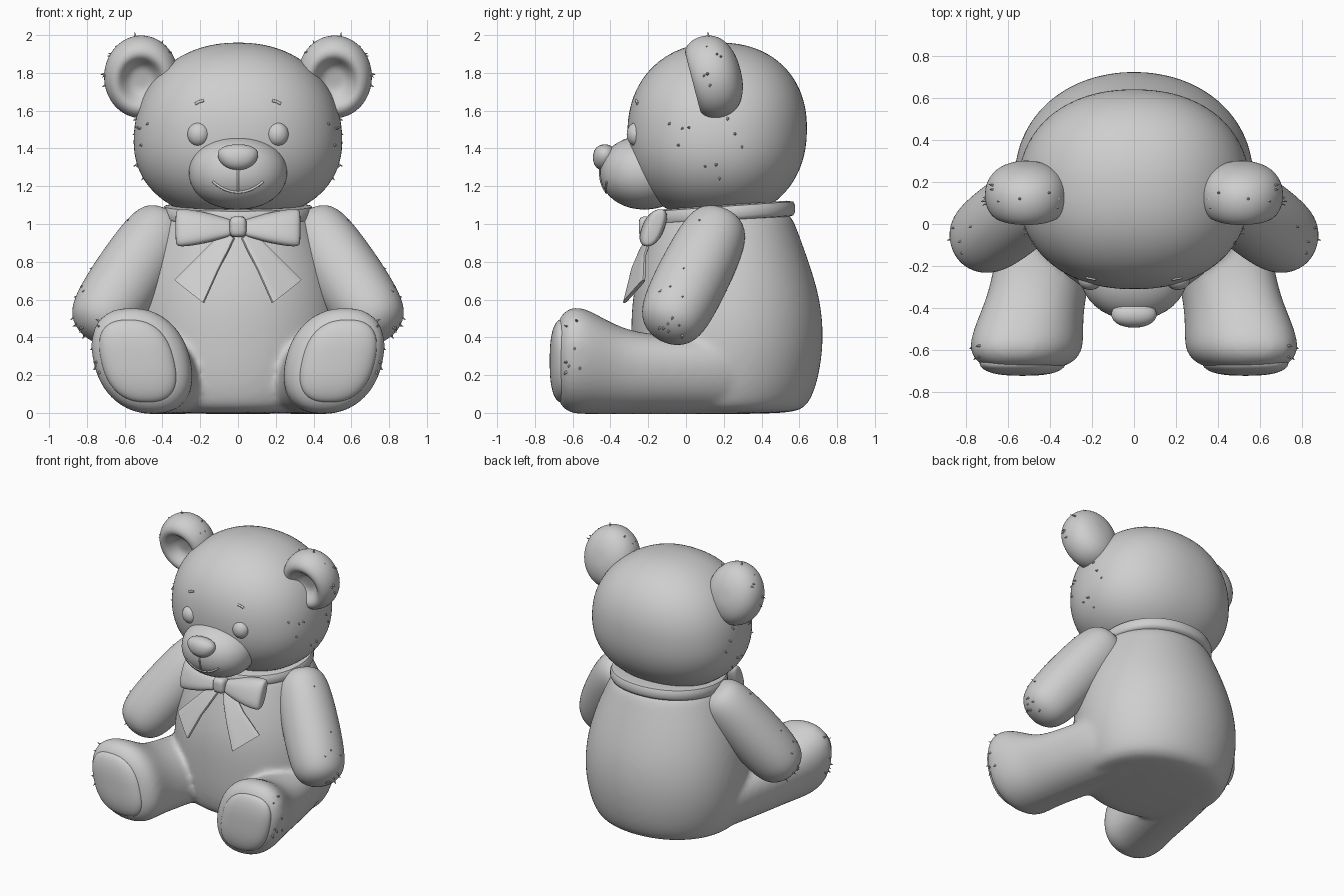
import bpy, bmesh, math, random
from mathutils import Vector
from mathutils.bvhtree import BVHTree

if "Cube" in bpy.data.objects:
    bpy.data.objects.remove(bpy.data.objects["Cube"])

GREY = (0.62, 0.62, 0.62, 1)
mat = bpy.data.materials.new("plush_grey")
mat.use_nodes = True
mat.diffuse_color = GREY
mat.node_tree.nodes["Principled BSDF"].inputs["Base Color"].default_value = GREY
random.seed(4)


def finish(name, bm, mirror=False, subsurf=0, angle=50):
    """Turn a bmesh into a smooth shaded object, optionally mirrored."""
    bmesh.ops.recalc_face_normals(bm, faces=bm.faces)
    mesh = bpy.data.meshes.new(name)
    bm.to_mesh(mesh)
    bm.free()
    mesh.materials.append(mat)
    obj = bpy.data.objects.new(name, mesh)
    bpy.context.scene.collection.objects.link(obj)
    bpy.ops.object.select_all(action='DESELECT')
    obj.select_set(True)
    bpy.context.view_layer.objects.active = obj
    if subsurf:
        mesh.polygons.foreach_set("use_smooth", [True] * len(mesh.polygons))
        mod = obj.modifiers.new("soften", 'SUBSURF')
        mod.levels = mod.render_levels = subsurf
    else:
        bpy.ops.object.shade_smooth_by_angle(angle=math.radians(angle))
    if mirror:
        mod = obj.modifiers.new("mirror", 'MIRROR')
        mod.use_mirror_merge = False
    return obj


def loft(bm, sections, u, v, n=2.0, count=24):
    """Skin superelliptic rings given as (centre, radius_u, radius_v)."""
    u, v = Vector(u), Vector(v)
    rings = []
    for c, ru, rv in sections:
        ring = []
        for i in range(count):
            a = math.tau * i / count
            x, y = math.cos(a), math.sin(a)
            k = (abs(x) ** n + abs(y) ** n) ** (-1 / n)
            ring.append(bm.verts.new(Vector(c) + u * (x * k * ru) + v * (y * k * rv)))
        rings.append(ring)
    for a, b in zip(rings, rings[1:]):
        for i in range(count):
            j = (i + 1) % count
            bm.faces.new((a[i], a[j], b[j], b[i]))
    bm.faces.new(rings[0])
    bm.faces.new(rings[-1])


def blob(name, centre, radii, n=2.0, detail=4, mirror=False, widen=0.0, lean=0.0):
    """Rounded superellipsoid; widen broadens the lower half."""
    bm = bmesh.new()
    bmesh.ops.create_icosphere(bm, subdivisions=detail, radius=1)
    for vert in bm.verts:
        p = vert.co / sum(abs(c) ** n for c in vert.co) ** (1 / n)
        vert.co = Vector((centre[0] + p.x * radii[0] * (1 - widen * p.z),
                          centre[1] + p.y * radii[1] + lean * p.z,
                          centre[2] + p.z * radii[2]))
    return finish(name, bm, mirror)


# Torso and legs, fused into one soft skin
bm = bmesh.new()
torso = [(-.008, .43, .19, .37), (.03, .505, .2, .455), (.2, .56, .212, .5),
         (.4, .58, .22, .515), (.6, .56, .212, .505), (.8, .505, .205, .45),
         (1.0, .415, .2, .38), (1.1, .36, .2, .34)]
loft(bm, [((0, y, z), rx, ry) for z, rx, y, ry in torso], (1, 0, 0), (0, 1, 0), 2.1)
leg = [(-.69, .525, .12, .14), (-.676, .52, .2, .225), (-.63, .515, .25, .275),
       (-.57, .51, .265, .288), (-.48, .5, .25, .268), (-.35, .465, .228, .23),
       (-.2, .43, .232, .212), (0, .39, .23, .21), (.2, .35, .222, .206), (.42, .28, .2, .2)]
for s in (1, -1):
    loft(bm, [((s * x, y, max(rz - .008, .277 if y < -.5 else 0)), rx, rz)
              for y, x, rx, rz in leg], (1, 0, 0), (s * .2, 0, 1), 2.3)
body = finish("body_and_legs", bm, subsurf=2)
remesh = body.modifiers.new("fuse", 'REMESH')
remesh.mode = 'VOXEL'
remesh.voxel_size = 0.018
remesh.use_smooth_shade = True
smooth = body.modifiers.new("blend", 'SMOOTH')
smooth.iterations = 11

# Sole pads
bm = bmesh.new()
pad = [(-.62, .19, .215), (-.66, .197, .223), (-.682, .19, .215),
       (-.703, .16, .18), (-.717, .11, .12), (-.722, .04, .05)]
loft(bm, [((.53, y, .275), rx, rz) for y, rx, rz in pad], (1, 0, 0), (.22, 0, 1), 2.6)
finish("sole_pads", bm, True, 2)

# Arms
bm = bmesh.new()
top, tip = Vector((.365, .2, 1.045)), Vector((.785, -.12, .405))
d = (tip - top).normalized()
side = d.cross((0, 1, 0)).normalized()
arm = [(0, .06), (.03, .135), (.15, .18), (.45, .194), (.7, .193), (.86, .178), (.95, .135), (1, .05)]
loft(bm, [(top.lerp(tip, t), r, r) for t, r in arm], side, d.cross(side), 2.1)
arms = finish("arms", bm, True, 2)

# Head, muzzle, nose and eyes
head = blob("head", (0, .165, 1.49), (.55, .475, .47), 2.2, 5, widen=.07, lean=.01)
muzzle = blob("muzzle", (0, -.22, 1.272), (.26, .235, .195), 2.1)
blob("nose", (0, -.43, 1.352), (.105, .063, .07), 2.2, 3, widen=-.2)
blob("eyes", (.208, -.262, 1.475), (.06, .052, .064), 2, 3, True)

# Cupped ears with thick rims
bm = bmesh.new()
ear = [(-.045, .03), (-.05, .065), (-.075, .095), (-.105, .12), (-.118, .15), (-.1, .19),
       (-.04, .22), (.04, .215), (.1, .17), (.13, .1), (.14, .04)]
c, axis = Vector((.512, .148, 1.782)), Vector((0, 1, .26))
loft(bm, [(c + axis * t, r * .92, r) for t, r in ear], (1, 0, 0), (0, -.26, 1))
ears = finish("ears", bm, True, 2)

# Collar ribbon
bm = bmesh.new()
band = [(1.025, .36), (1.032, .39), (1.05, .4), (1.085, .4), (1.105, .39), (1.112, .35)]
loft(bm, [((0, .2, z - .012), r, r * .945) for z, r in band], (1, 0, 0), (0, 1, .07), 2.1, 64)
finish("collar", bm)

# Bow loops, knot and tails
bm = bmesh.new()
loops = [(.02, .03, .04), (.08, .042, .055), (.16, .06, .08), (.26, .062, .098),
         (.318, .05, .1), (.332, .03, .085)]
loft(bm, [((x, -.185 + x * .05, .98), ry, rz) for x, ry, rz in loops], (0, 1, 0), (0, .35, 1), 2.6)
finish("bow_loops", bm, True, 2)
blob("bow_knot", (0, -.2, .985), (.045, .05, .055), 4, 3)
bm = bmesh.new()
tail = [((.04, -.19, .94), .025), ((.085, -.215, .89), .045), ((.15, -.25, .8), .062),
        ((.258, -.275, .643), .098)]
loft(bm, [(p, .012, w) for p, w in tail], (.5, -.8, .2), (.78, .55, .62), 5)
finish("bow_tails", bm, True, angle=30)

# Stitched mouth and brows, laid on the face
bpy.context.view_layer.update()
deps = bpy.context.evaluated_depsgraph_get()


def stitch(name, target, points, radius):
    tree = BVHTree.FromObject(target, deps)
    bm = bmesh.new()
    pts = [tree.ray_cast(Vector((x, -2, z)), Vector((0, 1, 0)))[0] for x, z in points]
    for a, b in zip(pts, pts[1:]):
        w = (b - a).normalized()
        u = w.cross((0, 1, 0)).normalized()
        loft(bm, [(a - w * radius * .5, radius, radius), (b + w * radius * .5, radius, radius)],
             u, w.cross(u), 2, 8)
    return finish(name, bm)


stitch("mouth", muzzle, [(x / 100, 1.168 + 3.2 * (x / 100) ** 2) for x in range(-13, 14, 2)], .007)
stitch("lip_seam", muzzle, [(0, 1.165 + i * .02) for i in range(7)], .006)
for s, label in ((1, "left"), (-1, "right")):
    stitch(label + "_brow", head, [(s * .185, 1.652), (s * .205, 1.647), (s * .222, 1.638)], .008)

# Little fur tufts lying almost flat on the skin
bm = bmesh.new()


def tufts(source, amount, rule):
    mesh = source.evaluated_get(deps).to_mesh()
    spots = [(p.center.copy(), p.normal.copy()) for p in mesh.polygons
             if p.center.x > 0 and rule(p.center, p.normal)]
    for p, nrm in random.sample(spots, min(amount, len(spots))):
        w = (nrm * .7 + Vector((0, -.2, random.uniform(-1, .2)))).normalized()
        u = w.orthogonal().normalized()
        h, r = random.uniform(.014, .024), random.uniform(.009, .013)
        loft(bm, [(p - nrm * .012, r, r), (p + w * h, .001, .001)], u, w.cross(u), 2, 6)
    source.evaluated_get(deps).to_mesh_clear()


tufts(head, 10, lambda p, n: n.x > .8 and p.y < .3 and p.z < 1.6)
tufts(ears, 12, lambda p, n: (p - c).length > .19 and abs(n.y) < .5 and p.z > 1.65)
tufts(arms, 12, lambda p, n: n.x > .6 and n.y < .4)
tufts(body, 7, lambda p, n: -.64 < p.y < -.54 and n.x > .6 and p.z > .1)
finish("fur_tufts", bm, True)
